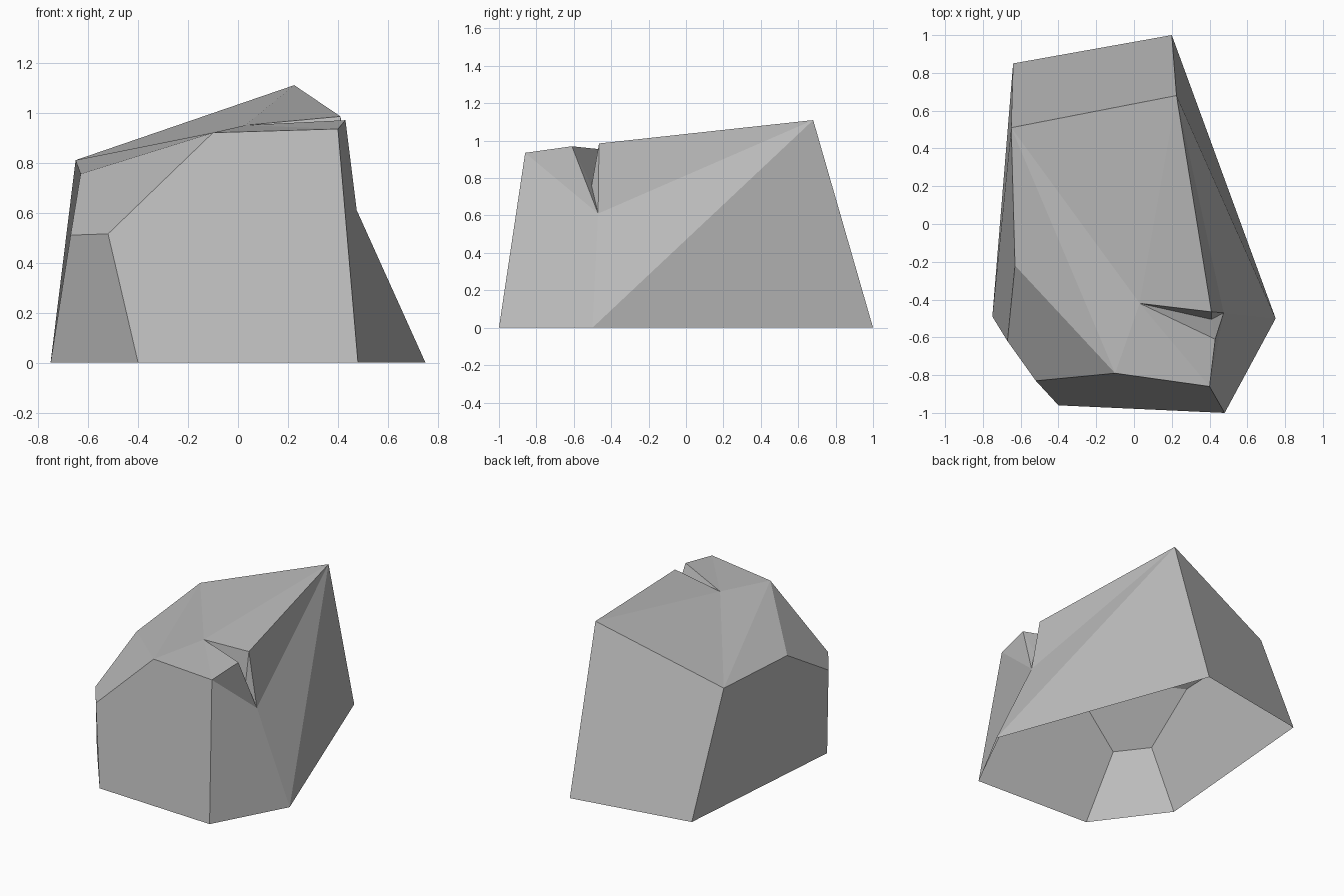
import bpy
import bmesh

default = bpy.data.objects.get("Cube")
if default:
    bpy.data.objects.remove(default, do_unlink=True)

# Stone colour
stone = bpy.data.materials.new("stone_grey")
stone.use_nodes = True
colour = (0.5, 0.5, 0.5, 1)
stone.diffuse_color = colour
stone.node_tree.nodes["Principled BSDF"].inputs["Base Color"].default_value = colour

# Corners of the boulder: ground outline, shoulder, crown and crack
corners = {
    "foot_front_right": (-.4, -.96, 0),
    "foot_front_left": (.48, -1, 0),
    "foot_left": (.75, -.5, 0),
    "foot_back_left": (.2, 1, 0),
    "foot_back_right": (-.64, .85, 0),
    "foot_right": (-.75, -.49, 0),
    "shoulder_side": (-.67, -.62, .51),
    "shoulder_front": (-.52, -.83, .515),
    "crown_right": (-.63, -.22, .755),
    "crown_back_right": (-.65, .51, .81),
    "crown_peak": (.225, .68, 1.11),
    "crown_front": (-.1, -.79, .92),
    "crown_front_left": (.4, -.86, .935),
    "crack_front": (.43, -.61, .97),
    "crack_back": (.41, -.465, .985),
    "crack_low": (.475, -.47, .61),
    "crack_deep": (.41, -.505, .76),
    "crack_tip": (.03, -.42, .95),
}

# Facets, each listed around its rim; the underside stays open
facets = [
    # front and chamfered front corner
    "foot_front_right foot_front_left crown_front_left crown_front shoulder_front",
    "foot_right foot_front_right shoulder_front shoulder_side",
    "shoulder_side shoulder_front crown_front crown_right",
    # right side and back
    "foot_back_right foot_right shoulder_side crown_right crown_back_right",
    "foot_back_left foot_back_right crown_back_right crown_peak",
    # left side
    "foot_front_left foot_left crack_low crown_front_left",
    "crown_front_left crack_low crack_front",
    "foot_left foot_back_left crown_peak",
    "foot_left crown_peak crack_low",
    "crack_low crown_peak crack_back",
    # crown
    "crown_back_right crack_tip crown_peak",
    "crown_peak crack_tip crack_back",
    "crown_back_right crown_right crown_front",
    "crown_back_right crown_front crack_tip",
    "crown_front crown_front_left crack_tip",
    "crown_front_left crack_front crack_tip",
    # crack walls
    "crack_tip crack_front crack_deep",
    "crack_deep crack_front crack_low",
    "crack_tip crack_deep crack_back",
    "crack_deep crack_low crack_back",
]

# Boulder
bm = bmesh.new()
verts = {name: bm.verts.new(place) for name, place in corners.items()}
for facet in facets:
    bm.faces.new([verts[name] for name in facet.split()])
bmesh.ops.recalc_face_normals(bm, faces=bm.faces[:])

mesh = bpy.data.meshes.new("boulder")
bm.to_mesh(mesh)
bm.free()
mesh.materials.append(stone)
boulder = bpy.data.objects.new("boulder", mesh)
bpy.context.collection.objects.link(boulder)
